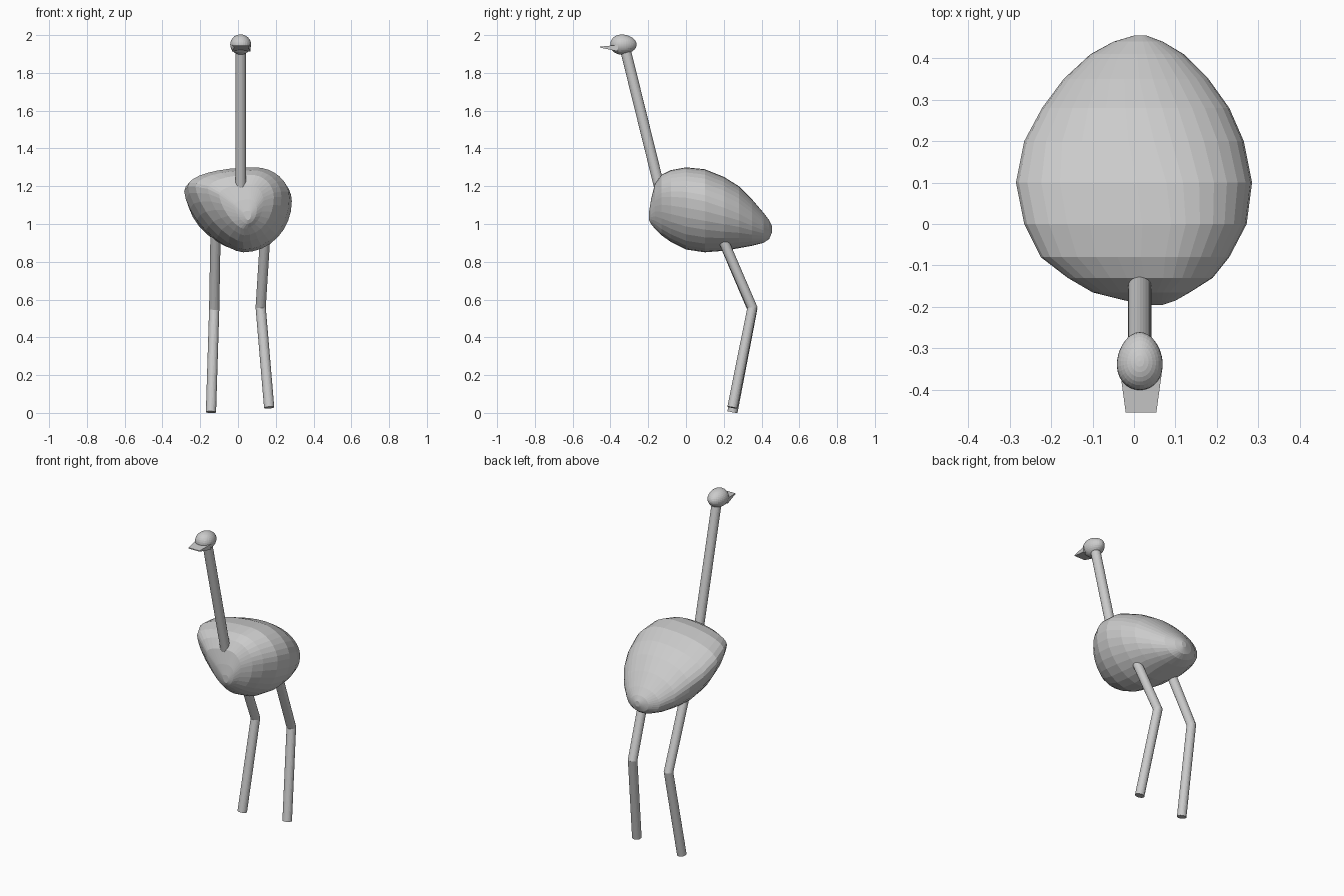
import bpy, bmesh, math
from mathutils import Vector

if "Cube" in bpy.data.objects:
    bpy.data.objects.remove(bpy.data.objects["Cube"])


def make(name, bm):
    bmesh.ops.recalc_face_normals(bm, faces=bm.faces)
    me = bpy.data.meshes.new(name)
    bm.to_mesh(me)
    bm.free()
    ob = bpy.data.objects.new(name, me)
    bpy.context.collection.objects.link(ob)
    return ob


def tube(name, points, radius, sides=24):
    """Round tube through the points, with level rings at inner joints."""
    pts = [Vector(p) for p in points]
    bm = bmesh.new()
    rings = []
    for i, p in enumerate(pts):
        a, b = pts[max(i - 1, 0)], pts[min(i + 1, len(pts) - 1)]
        d = (b - a).normalized()
        u = d.cross(Vector((1, 0, 0))).normalized()
        v = d.cross(u)
        ring = []
        for k in range(sides):
            t = math.tau * k / sides
            ring.append(bm.verts.new(p + radius * (u * math.cos(t) + v * math.sin(t))))
        rings.append(ring)
    for r, s in zip(rings, rings[1:]):
        for k in range(sides):
            j = (k + 1) % sides
            bm.faces.new((r[k], r[j], s[j], s[k]))
    bm.faces.new(rings[0])
    bm.faces.new(rings[-1])
    return make(name, bm)


# Lopsided body, lofted front to back: y, left x, right x, bottom z, top z
SECTIONS = [
    (-.195, .03, .07, 1.02, 1.07),
    (-.185, -.02, .10, 1.00, 1.13),
    (-.165, -.10, .135, .975, 1.21),
    (-.13, -.16, .19, .94, 1.26),
    (-.08, -.225, .23, .905, 1.285),
    (0, -.265, .272, .865, 1.30),
    (.10, -.285, .285, .85, 1.29),
    (.20, -.265, .265, .858, 1.25),
    (.28, -.222, .23, .872, 1.20),
    (.35, -.17, .18, .885, 1.13),
    (.41, -.105, .12, .90, 1.06),
    (.44, -.05, .07, .92, 1.02),
    (.455, 0, .03, .955, .99),
]
N = 32
bm = bmesh.new()
rings = []
for y, xl, xr, zb, zt in SECTIONS:
    back = min(max((y - .05) / .35, 0), 1)
    zl = zb + (zt - zb) * (.77 - .25 * back)
    zr = zb + (zt - zb) * (.63 - .11 * back)
    xm, w = (xl + xr) / 2, xr - xl
    xt, xb = xm + w * .16 * (1 - back), xm + w * .05
    ring = []
    for k in range(N):
        t = math.tau * k / N
        c, s = math.cos(t), math.sin(t)
        # the lower left quarter is flatter than an ellipse
        e = 1.35 - .35 * back if c < 0 and s < 0 else 1
        c, s = math.copysign(abs(c) ** e, c), math.copysign(abs(s) ** e, s)
        x0 = xt if s >= 0 else xb
        z0 = zr if c >= 0 else zl
        x = x0 + c * (xr - x0 if c >= 0 else x0 - xl)
        z = z0 + s * (zt - z0 if s >= 0 else z0 - zb)
        ring.append(bm.verts.new((x, y, z)))
    rings.append(ring)
for r, s in zip(rings, rings[1:]):
    for k in range(N):
        j = (k + 1) % N
        bm.faces.new((r[k], r[j], s[j], s[k]))
bm.faces.new(rings[0])
bm.faces.new(rings[-1])
make("body", bm)

# Neck
tube("neck", [(.014, -.135, 1.17), (.014, -.325, 1.94)], .028)

# Egg-shaped head, narrower at the back
bm = bmesh.new()
bmesh.ops.create_uvsphere(bm, u_segments=32, v_segments=16, radius=1)
for v in bm.verts:
    taper = 1 - .12 * v.co.y
    v.co = Vector((.014 + .055 * v.co.x * taper,
                   -.331 + .07 * v.co.y,
                   1.95 + .053 * v.co.z * taper))
make("head", bm)

# Flat wedge beak
bm = bmesh.new()
bmesh.ops.create_cube(bm, size=1)
for v in bm.verts:
    tip = v.co.y < 0
    top = v.co.z > 0
    v.co = Vector((.017 + v.co.x * (.074 if tip else .10),
                   -.455 if tip else -.36,
                   (1.939 if top else 1.934) if tip else (1.948 if top else 1.914)))
make("beak", bm)

# Legs, each bent backwards at the knee
tube("left_leg", [(-.118, .16, 1.0), (-.126, .351, .548), (-.143, .246, .004)], .027)
tube("right_leg", [(.148, .16, 1.0), (.12, .351, .558), (.165, .246, .028)], .027)
